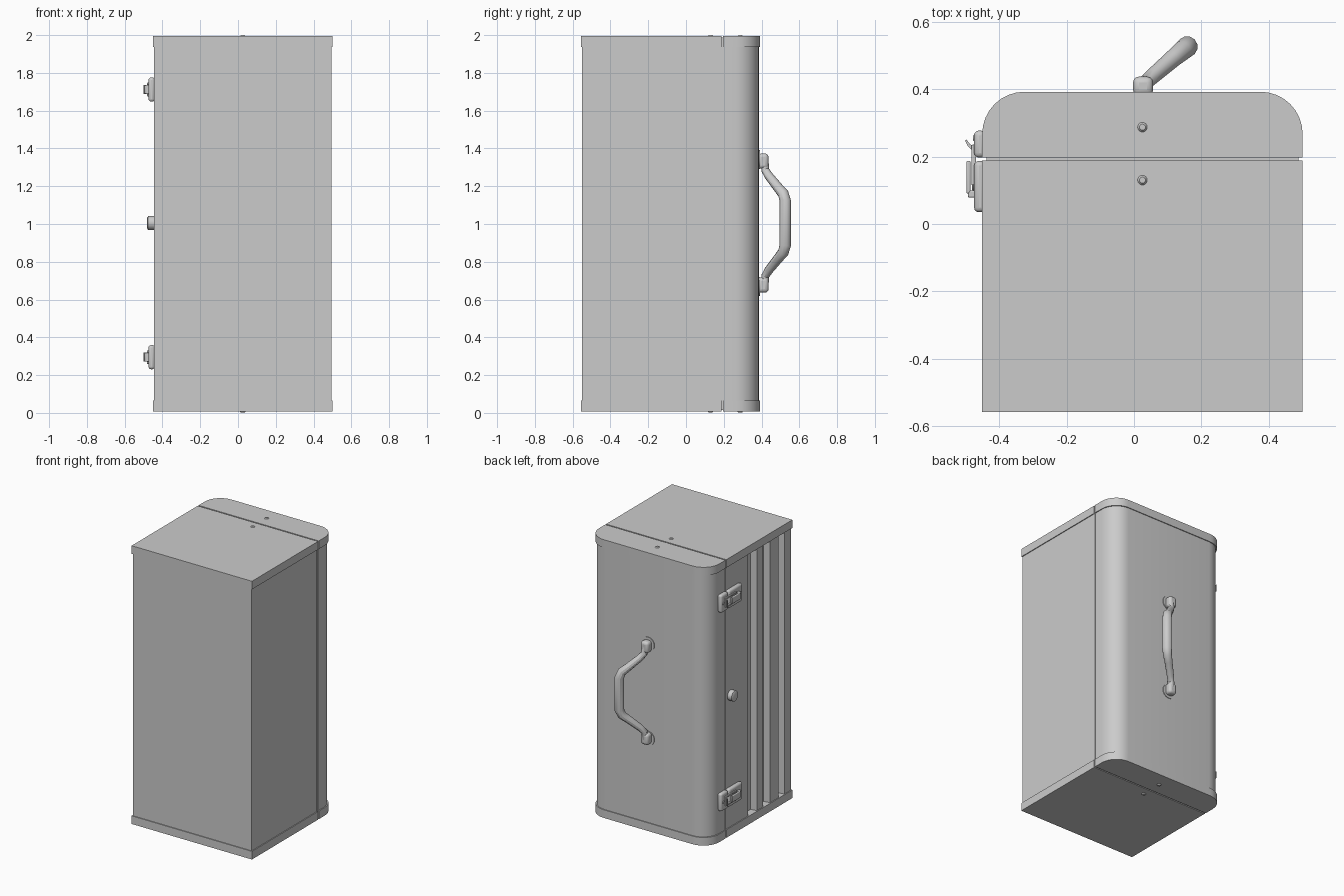
import bpy, bmesh, math
from mathutils import Vector, Matrix

cube = bpy.data.objects.get("Cube")
if cube:
    bpy.data.objects.remove(cube, do_unlink=True)

grey = bpy.data.materials.new("light_grey")
grey.use_nodes = True
colour = (0.6, 0.6, 0.6, 1)
grey.diffuse_color = colour
grey.node_tree.nodes["Principled BSDF"].inputs["Base Color"].default_value = colour
parts = []


def add(name, bm):
    bmesh.ops.recalc_face_normals(bm, faces=bm.faces)
    me = bpy.data.meshes.new(name)
    bm.to_mesh(me)
    bm.free()
    ob = bpy.data.objects.new(name, me)
    bpy.context.collection.objects.link(ob)
    me.materials.append(grey)
    parts.append(ob)
    return ob


def prism(name, outline, z0, z1):
    bm = bmesh.new()
    face = bm.faces.new([bm.verts.new((x, y, z0)) for x, y in outline])
    top = bmesh.ops.extrude_face_region(bm, geom=[face])["geom"]
    verts = [v for v in top if isinstance(v, bmesh.types.BMVert)]
    bmesh.ops.translate(bm, verts=verts, vec=(0, 0, z1 - z0))
    return add(name, bm)


def box(name, lo, hi, bevel=0.0):
    ob = prism(name, [(lo[0], lo[1]), (hi[0], lo[1]), (hi[0], hi[1]), (lo[0], hi[1])], lo[2], hi[2])
    if bevel:
        mod = ob.modifiers.new("rounding", "BEVEL")
        mod.width, mod.segments = bevel, 3
    return ob


def disc(name, centre, axis, radius, depth, tip=None):
    bm = bmesh.new()
    turn = Vector(axis).to_track_quat("Z", "Y").to_matrix().to_4x4()
    bmesh.ops.create_cone(bm, cap_ends=True, segments=24, radius1=radius,
                          radius2=radius if tip is None else tip, depth=depth,
                          matrix=Matrix.Translation(centre) @ turn)
    return add(name, bm)


def tube(name, points, radius):
    cu = bpy.data.curves.new(name, "CURVE")
    cu.dimensions, cu.bevel_depth, cu.bevel_resolution = "3D", radius, 4
    cu.use_fill_caps = True
    sp = cu.splines.new("POLY")
    sp.points.add(len(points) - 1)
    for p, (co, r) in zip(sp.points, points):
        p.co, p.radius = (*co, 1), r
    ob = bpy.data.objects.new(name, cu)
    bpy.context.collection.objects.link(ob)
    cu.materials.append(grey)
    bpy.ops.object.select_all(action="DESELECT")
    ob.select_set(True)
    bpy.context.view_layer.objects.active = ob
    bpy.ops.object.convert(target="MESH")
    parts.append(bpy.context.view_layer.objects.active)


# Outlines of the case, seen along its length
L, R, FRONT, SEAM, BACK = -0.45, 0.5, -0.557, 0.188, 0.392
Z0, Z1, CAP, LIP = 0.008, 1.994, 0.058, 0.006


def lid_outline(inset):
    l, r, b, rad = L + inset, R - inset, BACK - inset, 0.125
    pts = [(l, SEAM + 0.009), (r, SEAM + 0.009)]
    for cx, start in ((r - rad, 0), (l + rad, 90)):
        for i in range(9):
            a = math.radians(start + i * 90 / 8)
            pts.append((cx + rad * math.cos(a), b - rad + rad * math.sin(a)))
    return pts


def body_outline(inset):
    l, r, f = L + inset, R - inset, FRONT + inset
    pts = [(l, f), (r, f), (r, SEAM), (l, SEAM)]
    # Lengthwise grooves in the latch side
    for y1, y0 in ((-0.063, -0.166), (-0.235, -0.315), (-0.41, -0.476)):
        pts += [(l, y1), (l + 0.045, y1 - 0.008), (l + 0.045, y0 + 0.008), (l, y0)]
    return pts


# Case shells and proud end caps
prism("case_body", body_outline(LIP), Z0 + CAP, Z1 - CAP)
prism("lid", lid_outline(LIP), Z0 + CAP, Z1 - CAP)
box("seam_filler", (L + 0.012, SEAM - 0.02, Z0 + 0.006), (R - 0.012, SEAM + 0.03, Z1 - 0.006))
for end, lo in (("bottom", Z0), ("top", Z1 - CAP)):
    box(end + "_body_cap", (L, FRONT, lo), (R, SEAM, lo + CAP))
    prism(end + "_lid_cap", lid_outline(0), lo, lo + CAP)

# Rivets on both ends
for y in (0.13, 0.287):
    disc("top_rivet", (0.025, y, Z1 + 0.002), (0, 0, 1), 0.016, 0.008, 0.009)
    disc("bottom_rivet", (0.025, y, Z0 - 0.003), (0, 0, -1), 0.016, 0.008, 0.009)

# Carrying handle swung to one side, with its mounts
MID = 1.005
half = [(0.03, 0.415, 0.345, 0.7), (0.035, 0.42, 0.28, 0.7), (0.055, 0.438, 0.25, 0.75),
        (0.115, 0.49, 0.185, 0.85), (0.145, 0.515, 0.155, 0.95), (0.158, 0.526, 0.115, 1.0)]
path = [((x, y, MID + z), r) for x, y, z, r in half]
path += [((x, y, MID - z), r) for x, y, z, r in reversed(half)]
tube("handle", path, 0.031)
for s in (1, -1):
    z = MID + s * 0.328
    box("handle_mount", (-0.003, 0.38, z - 0.04), (0.057, 0.437, z + 0.04), 0.018)
    disc("handle_washer", (0.027, BACK - 0.005, z + s * 0.008), (0, 1, 0), 0.05, 0.008)

# Push lock between the latches
disc("lock", (-0.46, 0.13, MID), (-1, 0, 0), 0.037, 0.032)
disc("lock_face", (-0.478, 0.13, MID), (-1, 0, 0), 0.037, 0.005, 0.028)

# Two toggle latches across the seam
for z in (MID + 0.707, MID - 0.71):
    box("latch_base", (-0.474, 0.035, z - 0.064), (-0.44, 0.187, z + 0.064), 0.014)
    box("latch_keeper", (-0.474, 0.197, z - 0.064), (-0.44, 0.277, z + 0.064), 0.014)
    box("latch_lever", (-0.497, 0.09, z - 0.024), (-0.484, 0.187, z + 0.024), 0.005)
    box("latch_lever_foot", (-0.492, 0.078, z - 0.024), (-0.465, 0.1, z + 0.024), 0.005)
    for s in (1, -1):
        box("latch_link", (-0.482, 0.115, z + s * 0.03 - 0.006),
            (-0.468, 0.235, z + s * 0.03 + 0.006), 0.003)
    box("latch_link_bar", (-0.482, 0.223, z - 0.036), (-0.468, 0.235, z + 0.036), 0.003)
    prism("latch_hook", [(-0.47, 0.215), (-0.484, 0.222), (-0.492, 0.23), (-0.501, 0.248),
                         (-0.496, 0.25), (-0.486, 0.236), (-0.47, 0.228)], z - 0.024, z + 0.024)
    disc("latch_rivet", (-0.474, 0.255, z), (-1, 0, 0), 0.012, 0.008, 0.007)

# Smooth shading with sharp edges kept
bpy.ops.object.select_all(action="DESELECT")
for ob in parts:
    ob.select_set(True)
bpy.context.view_layer.objects.active = parts[0]
bpy.ops.object.shade_smooth_by_angle(angle=math.radians(30))
